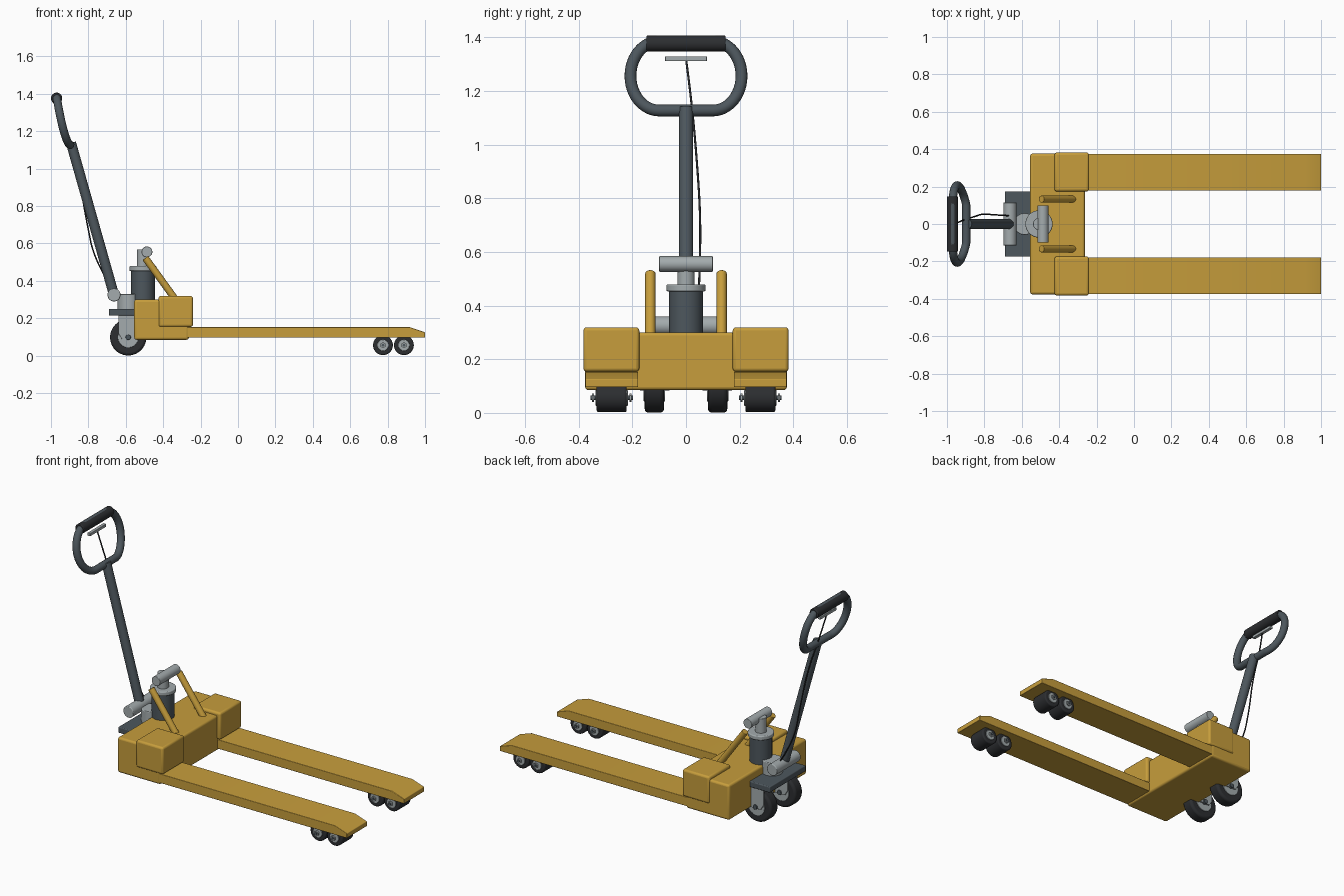
import bpy, bmesh, math
from mathutils import Vector

if "Cube" in bpy.data.objects:
    bpy.data.objects.remove(bpy.data.objects["Cube"])


def material(name, rgb):
    m = bpy.data.materials.new(name)
    m.diffuse_color = (*rgb, 1)
    m.use_nodes = True
    m.node_tree.nodes["Principled BSDF"].inputs["Base Color"].default_value = m.diffuse_color
    return m


YELLOW = material("yellow_paint", (0.57, 0.34, 0.045))
STEEL = material("dark_steel", (0.075, 0.095, 0.11))
RUBBER = material("rubber", (0.025, 0.027, 0.03))
SILVER = material("silver", (0.37, 0.41, 0.42))


def finish(ob, name, mat, bevel=0.0, segs=3):
    ob.name = name
    ob.data.materials.append(mat)
    if bevel:
        b = ob.modifiers.new("bevel", "BEVEL")
        b.width, b.segments, b.limit_method = bevel, segs, "ANGLE"
    bpy.ops.object.select_all(action="DESELECT")
    ob.select_set(True)
    bpy.context.view_layer.objects.active = ob
    bpy.ops.object.shade_smooth_by_angle(angle=math.radians(35))
    return ob


def box(name, lo, hi, mat, bevel=0.004):
    lo, hi = Vector(lo), Vector(hi)
    bpy.ops.mesh.primitive_cube_add(size=1)
    ob = bpy.context.object
    for v in ob.data.vertices:
        v.co = (lo + hi) / 2 + v.co * (hi - lo)
    return finish(ob, name, mat, bevel)


def rod(name, a, b, r, mat, bevel=0.0, sides=32):
    a, b = Vector(a), Vector(b)
    bpy.ops.mesh.primitive_cylinder_add(vertices=sides, radius=r, depth=(b - a).length,
                                        location=(a + b) / 2)
    ob = bpy.context.object
    ob.rotation_euler = (b - a).to_track_quat("Z", "Y").to_euler()
    return finish(ob, name, mat, bevel)


def prism(name, profile, y0, y1, mat, bevel=0.0):
    """Extrude an x-z profile along y."""
    bm = bmesh.new()
    f = bm.faces.new([bm.verts.new((x, y0, z)) for x, z in profile])
    ext = bmesh.ops.extrude_face_region(bm, geom=[f])["geom"]
    bmesh.ops.translate(bm, vec=(0, y1 - y0, 0),
                        verts=[g for g in ext if isinstance(g, bmesh.types.BMVert)])
    bmesh.ops.recalc_face_normals(bm, faces=bm.faces)
    me = bpy.data.meshes.new(name)
    bm.to_mesh(me)
    bm.free()
    ob = bpy.data.objects.new(name, me)
    bpy.context.collection.objects.link(ob)
    return finish(ob, name, mat, bevel)


def tube(name, pts, r, mat, cyclic=False, kind="POLY"):
    cu = bpy.data.curves.new(name, "CURVE")
    cu.dimensions = "3D"
    cu.bevel_depth, cu.bevel_resolution, cu.use_fill_caps = r, 5, True
    s = cu.splines.new(kind)
    s.points.add(len(pts) - 1)
    for p, co in zip(s.points, pts):
        p.co = (*co, 1)
    s.use_cyclic_u = cyclic
    if kind == "NURBS":
        s.order_u, s.use_endpoint_u, s.resolution_u = 3, True, 8
    ob = bpy.data.objects.new(name, cu)
    bpy.context.collection.objects.link(ob)
    bpy.ops.object.select_all(action="DESELECT")
    ob.select_set(True)
    bpy.context.view_layer.objects.active = ob
    bpy.ops.object.convert(target="MESH")
    return finish(bpy.context.object, name, mat)


def wheel(name, x, y, z, r, width, hub_r):
    w = width / 2
    rod(name + "_tyre", (x, y - w, z), (x, y + w, z), r, RUBBER, r * 0.14, 40)
    rod(name + "_hub", (x, y - w - 0.004, z), (x, y + w + 0.004, z), hub_r, SILVER, 0.002)


# Main frame
box("frame_body", (-0.555, -0.376, 0.085), (-0.263, 0.376, 0.30), YELLOW, 0.012)

FORK = [(-0.30, 0.096), (1.0, 0.096), (1.0, 0.125), (0.92, 0.152), (-0.30, 0.152)]
PLATE = [(-0.64, 0.22), (-0.64, 0.12), (-0.62, 0.088), (-0.55, 0.088), (-0.53, 0.12), (-0.53, 0.22)]

for s, side in ((-1, "front"), (1, "back")):
    # Fork, shoulder box and brace
    prism(f"{side}_fork", FORK, s * 0.178, s * 0.375, YELLOW, 0.003)
    box(f"{side}_shoulder", (-0.425, min(s * 0.174, s * 0.382), 0.154),
        (-0.241, max(s * 0.174, s * 0.382), 0.319), YELLOW, 0.012)
    rod(f"{side}_brace", (-0.495, s * 0.133, 0.522), (-0.322, s * 0.133, 0.283), 0.019, YELLOW, 0.003)

    # Load rollers with axles and nuts
    for i, x in enumerate((0.775, 0.887)):
        wheel(f"{side}_roller_{i}", x, s * 0.277, 0.056, 0.053, 0.112, 0.030)
        rod(f"{side}_roller_axle_{i}", (x, s * 0.198, 0.056), (x, s * 0.356, 0.056), 0.008, STEEL)
        for y in (0.207, 0.347):
            rod(f"{side}_roller_nut_{i}", (x, s * (y - 0.004), 0.056),
                (x, s * (y + 0.004), 0.056), 0.016, SILVER, 0, 6)

    # Steering wheel held by two yoke plates
    wheel(f"{side}_steer", -0.587, s * 0.118, 0.098, 0.097, 0.072, 0.055)
    for y in (0.073, 0.160):
        prism(f"{side}_yoke_plate", PLATE, s * (y - 0.005), s * (y + 0.005), SILVER, 0.002)
    rod(f"{side}_steer_axle", (-0.587, s * 0.06, 0.098), (-0.587, s * 0.173, 0.098), 0.014, STEEL, 0.002)

# Steering head
box("steering_plate", (-0.69, -0.175, 0.214), (-0.49, 0.175, 0.25), STEEL, 0.005)
rod("steering_post", (-0.585, 0, 0.24), (-0.585, 0, 0.33), 0.058, SILVER, 0.004)
rod("handle_pivot", (-0.663, -0.115, 0.325), (-0.663, 0.115, 0.325), 0.035, SILVER, 0.004)

# Hydraulic pump
rod("pump_cylinder", (-0.508, 0, 0.20), (-0.508, 0, 0.46), 0.063, STEEL, 0.003, 40)
rod("pump_collar", (-0.508, 0, 0.453), (-0.508, 0, 0.479), 0.073, SILVER, 0.005, 40)
rod("pump_piston", (-0.508, 0, 0.47), (-0.508, 0, 0.568), 0.032, SILVER, 0.003)
rod("pump_crossbar", (-0.487, -0.1, 0.555), (-0.487, 0.1, 0.555), 0.029, SILVER, 0.003)

# Handle shaft and leaning loop
rod("handle_shaft", (-0.663, 0, 0.325), (-0.893, 0, 1.138), 0.027, STEEL, 0.003)
loop = []
for k, (sy, sz) in enumerate(((1, 1), (-1, 1), (-1, -1), (1, -1))):
    for i in range(13):
        a = math.radians(90 * k + 90 * i / 12)
        y = sy * 0.10 + 0.107 * math.cos(a)
        z = 1.256 + 0.129 * math.sin(a)
        t = max(0, (z - 1.127) / 0.258)
        loop.append((-0.897 - 0.073 * t ** 0.6, y, z))
tube("handle_loop", loop, 0.022, STEEL, cyclic=True)
rod("handle_grip", (-0.970, -0.148, 1.376), (-0.970, 0.148, 1.376), 0.030, RUBBER, 0.004)

# Release trigger and its cable
box("release_trigger", (-0.966, -0.078, 1.311), (-0.946, 0.078, 1.329), SILVER, 0.003)
tube("release_cable", [(-0.956, 0, 1.32), (-0.92, 0.02, 1.17), (-0.85, 0.04, 0.95),
                       (-0.81, 0.055, 0.72), (-0.765, 0.05, 0.50), (-0.66, 0.044, 0.34)],
     0.004, RUBBER, kind="NURBS")
